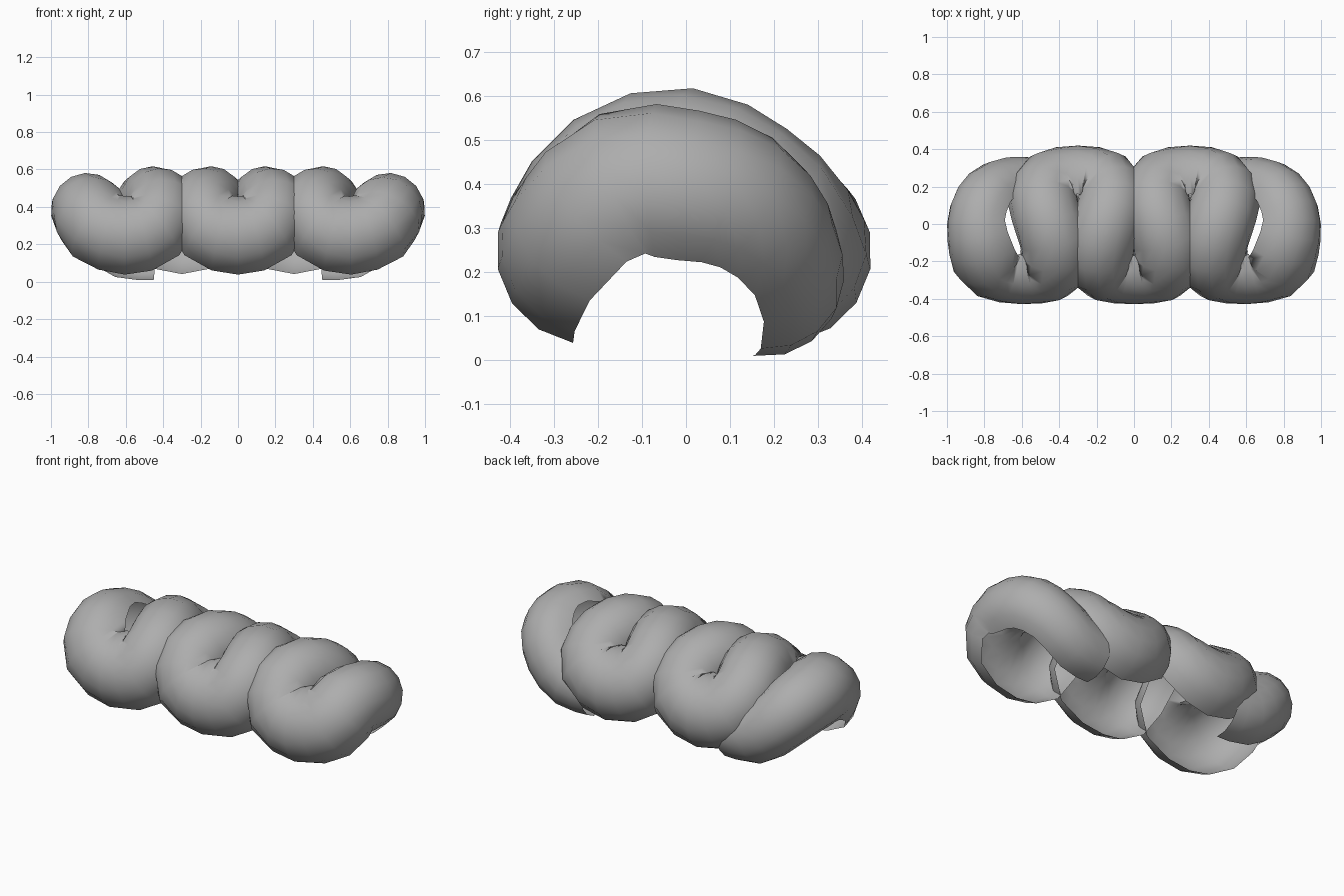
import bpy, math
from mathutils import Vector

cube = bpy.data.objects.get("Cube")
if cube:
    bpy.data.objects.remove(cube, do_unlink=True)

grey = bpy.data.materials.new("plain_grey")
grey.use_nodes = True
colour = (0.42, 0.42, 0.42, 1)
grey.diffuse_color = colour
grey.node_tree.nodes["Principled BSDF"].inputs["Base Color"].default_value = colour

AXIS_Z = 0.2     # height of the arch axis
STEPS = 2        # rings between two path points
SIDES = 8        # faces across the open section
SPREAD = math.radians(92)

# Path points: x, angle over the arch (0 front, 180 back), arch radius, strand radius, outward tilt
strand = [(0.15, 23, 0.225, 0.207, 0), (0.19, 54, 0.235, 0.195, 0), (0.15, 90, 0.23, 0.188, 0),
          (0.115, 123, 0.21, 0.188, 0), (0.15, 155, 0.213, 0.2, 0)]
front_turn = (0, 12, 0.225, 0.212, 0)
back_turn = (0.3, 168, 0.22, 0.208, 0)
end_curl = [(0.6, 12, 0.225, 0.212, 0), (0.75, 25, 0.218, 0.207, 0.3), (0.792, 56, 0.212, 0.2, 0.8),
            (0.811, 90, 0.18, 0.19, 1.3), (0.785, 125, 0.18, 0.183, 1), (0.72, 156, 0.185, 0.173, 0.5),
            (0.6, 183, 0.185, 0.175, 0), (0.45, 187, 0.18, 0.17, 0)]

# Serpentine: front turn, strand, back turn, strand back again, curled end
half = strand + [back_turn]
half += [(0.6 - p[0],) + p[1:] for p in reversed(strand)] + end_curl
path = [(-p[0],) + p[1:4] + (-p[4],) for p in reversed(half)] + [front_turn] + half


def spline(points, i, t):
    """Catmull-Rom value between points i and i + 1."""
    a, b, c, d = (points[min(max(k, 0), len(points) - 1)] for k in range(i - 1, i + 3))
    return [0.5 * (2 * q + (r - p) * t + (2 * p - 5 * q + 4 * r - s) * t * t
                   + (3 * q - p - 3 * r + s) * t ** 3) for p, q, r, s in zip(a, b, c, d)]


def on_arch(sample):
    angle = math.radians(sample[1])
    return Vector((sample[0], -sample[2] * math.cos(angle), AXIS_Z + sample[2] * math.sin(angle)))


samples = [spline(path, i, k / STEPS) for i in range(len(path) - 1) for k in range(STEPS)]
samples.append(list(path[-1]))
centres = [on_arch(s) for s in samples]

# Sweep the open half-round section along the path
verts, faces = [], []
for i, s in enumerate(samples):
    tangent = (centres[min(i + 1, len(centres) - 1)] - centres[max(i - 1, 0)]).normalized()
    angle = math.radians(s[1])
    outward = Vector((s[4], -math.cos(angle), math.sin(angle)))
    side = tangent.cross(outward).normalized()
    normal = side.cross(tangent)
    for j in range(SIDES + 1):
        turn = SPREAD * (2 * j / SIDES - 1)
        verts.append(centres[i] + s[3] * (normal * math.cos(turn) + side * math.sin(turn)))

row = SIDES + 1
for i in range(len(samples) - 1):
    for j in range(SIDES):
        a = i * row + j
        faces.append((a, a + 1, a + row + 1, a + row))

mesh = bpy.data.meshes.new("coiled_strand")
mesh.from_pydata(verts, [], faces)
mesh.materials.append(grey)
braid = bpy.data.objects.new("coiled_strand", mesh)
bpy.context.collection.objects.link(braid)
for polygon in mesh.polygons:
    polygon.use_smooth = True
